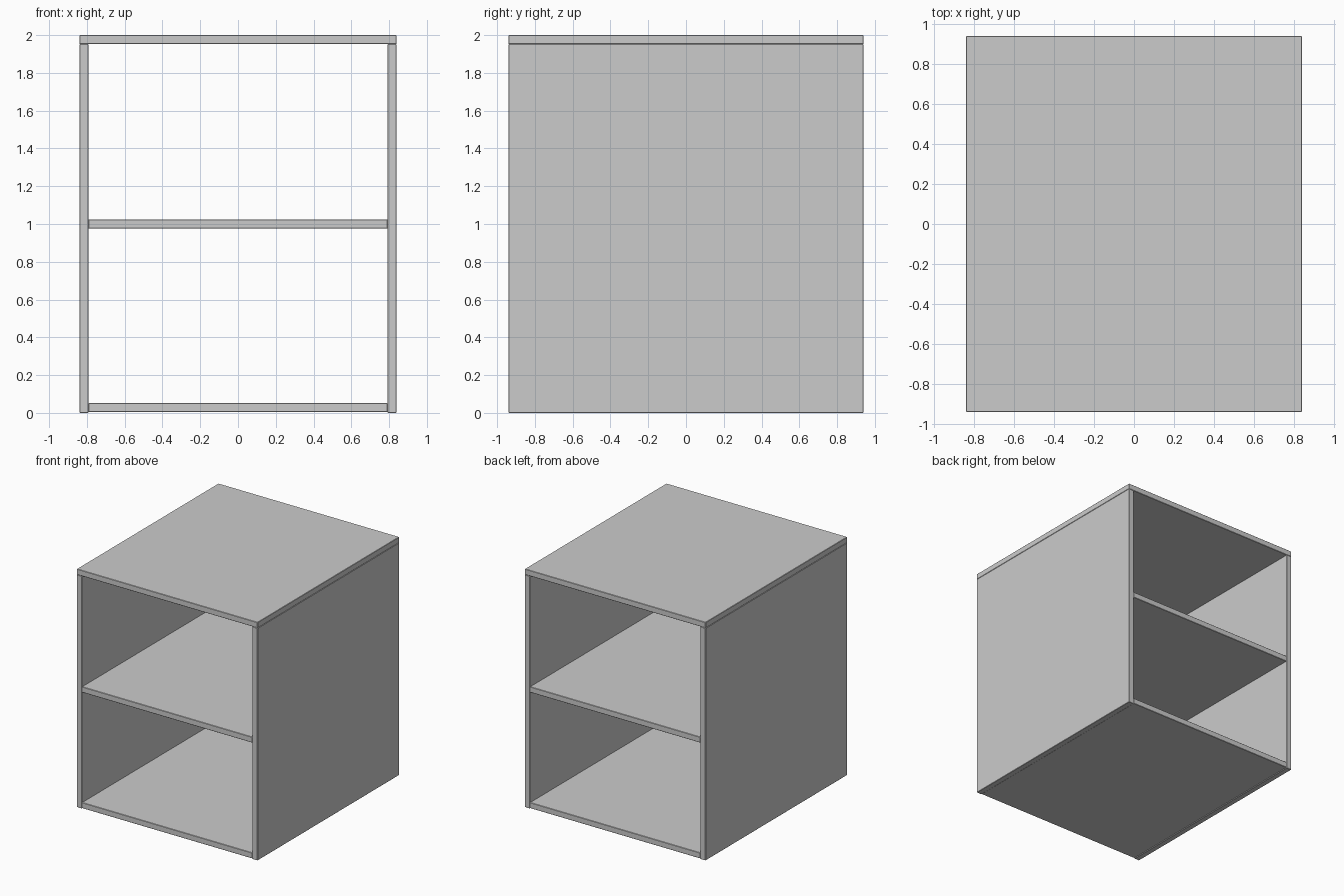
import bpy

if "Cube" in bpy.data.objects:
    bpy.data.objects.remove(bpy.data.objects["Cube"])

W, D, H, T = 0.84, 0.94, 2.0, 0.048  # half width, half depth, height, board thickness


def board(name, x0, x1, z0, z1):
    """Full-depth board with slightly eased edges."""
    bpy.ops.mesh.primitive_cube_add(size=1, location=((x0 + x1) / 2, 0, (z0 + z1) / 2))
    ob = bpy.context.object
    ob.name = name
    ob.scale = (x1 - x0, 2 * D, z1 - z0)
    bpy.ops.object.transform_apply(location=False, rotation=False, scale=True)
    bevel = ob.modifiers.new("eased_edges", 'BEVEL')
    bevel.width = 0.003
    bevel.segments = 1
    return ob


# Top resting on the two side panels
board("top_panel", -W, W, H - T, H)
for side, s in (("left", -1), ("right", 1)):
    a, b = sorted((s * W, s * (W - T)))
    board(side + "_panel", a, b, 0, H - T)

# Horizontal boards between the sides; front and back stay open
inner = W - T
board("bottom_panel", -inner, inner, 0.004, 0.004 + T)
board("middle_shelf", -inner, inner, 1 - T / 2, 1 + T / 2)
